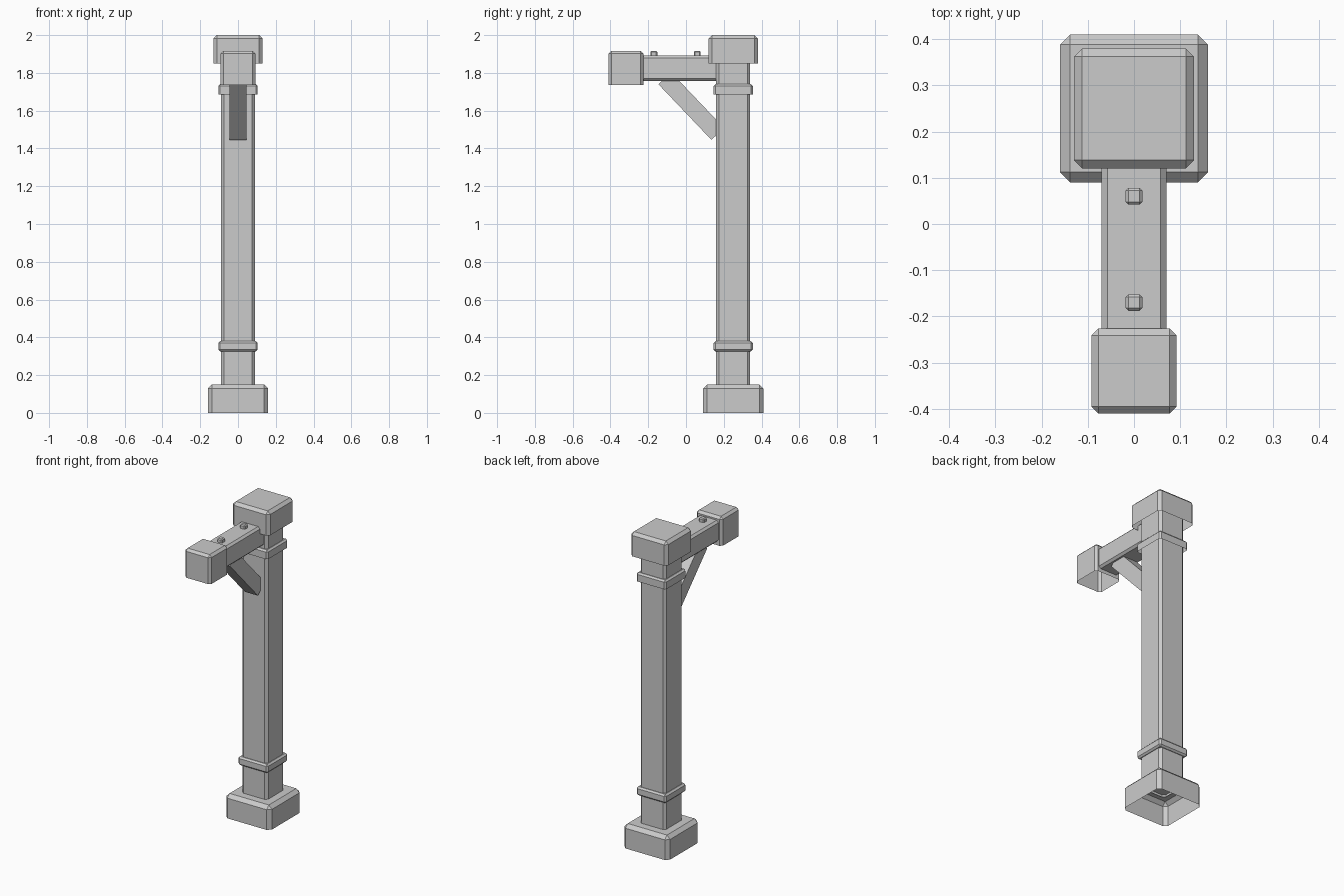
import bpy, bmesh
from mathutils import Matrix, Vector

if "Cube" in bpy.data.objects:
    bpy.data.objects.remove(bpy.data.objects["Cube"])


def box(name, lo, hi, chamfer=0.0, open_dirs=(), matrix=None):
    """Chamfered box between two corners; faces facing open_dirs are removed."""
    lo, hi = Vector(lo), Vector(hi)
    bm = bmesh.new()
    bmesh.ops.create_cube(bm, size=1)
    for v in bm.verts:
        v.co = Vector((v.co[i] * (hi[i] - lo[i]) for i in range(3)))
    bm.normal_update()
    dirs = [Vector(d) for d in open_dirs]
    doomed = [f for f in bm.faces if any(f.normal.dot(d) > 0.9 for d in dirs)]
    bmesh.ops.delete(bm, geom=doomed, context='FACES')
    if chamfer:
        edges = [e for e in bm.edges if len(e.link_faces) == 2]
        bmesh.ops.bevel(bm, geom=edges, offset=chamfer, segments=1,
                        profile=0.5, affect='EDGES')
    place = Matrix.Translation((lo + hi) / 2)
    bm.transform(place if matrix is None else matrix)
    mesh = bpy.data.meshes.new(name)
    bm.to_mesh(mesh)
    bm.free()
    ob = bpy.data.objects.new(name, mesh)
    bpy.context.collection.objects.link(ob)
    return ob


UP, DOWN = (0, 0, 1), (0, 0, -1)
FRONT, BACK = (0, -1, 0), (0, 1, 0)
POST_Y = 0.25


def around_post(name, half, z0, z1, chamfer, open_dirs=()):
    return box(name, (-half, POST_Y - half, z0), (half, POST_Y + half, z1),
               chamfer, open_dirs)


# Upright post with hollow foot and cap
around_post("base", 0.16, 0.0, 0.15, 0.022, [DOWN])
around_post("post", 0.09, 0.135, 1.90, 0.015, [UP, DOWN])
around_post("cap", 0.13, 1.85, 2.0, 0.018, [DOWN])

# Collars
around_post("lower_band", 0.104, 0.325, 0.38, 0.01)
around_post("upper_band", 0.104, 1.685, 1.74, 0.01, [DOWN])

# Horizontal arm and its end block
box("arm", (-0.07, -0.25, 1.757), (0.07, 0.18, 1.893), 0.013, [FRONT, BACK])
box("arm_end_block", (-0.092, -0.41, 1.735), (0.092, -0.226, 1.917), 0.015, [DOWN])

# Bolts on top of the arm
for i, y in enumerate((0.06, -0.17)):
    box(f"bolt_{i + 1}", (-0.018, y - 0.018, 1.885), (0.018, y + 0.018, 1.917),
        0.006, [DOWN])

# Diagonal brace
a, b = Vector((0, 0.168, 1.477)), Vector((0, -0.113, 1.772))
d = b - a
turn = Vector((0, 0, 1)).rotation_difference(d).to_matrix().to_4x4()
h = d.length / 2
box("brace", (-0.046, -0.046, -h), (0.046, 0.046, h), 0.0, (),
    Matrix.Translation((a + b) / 2) @ turn)
